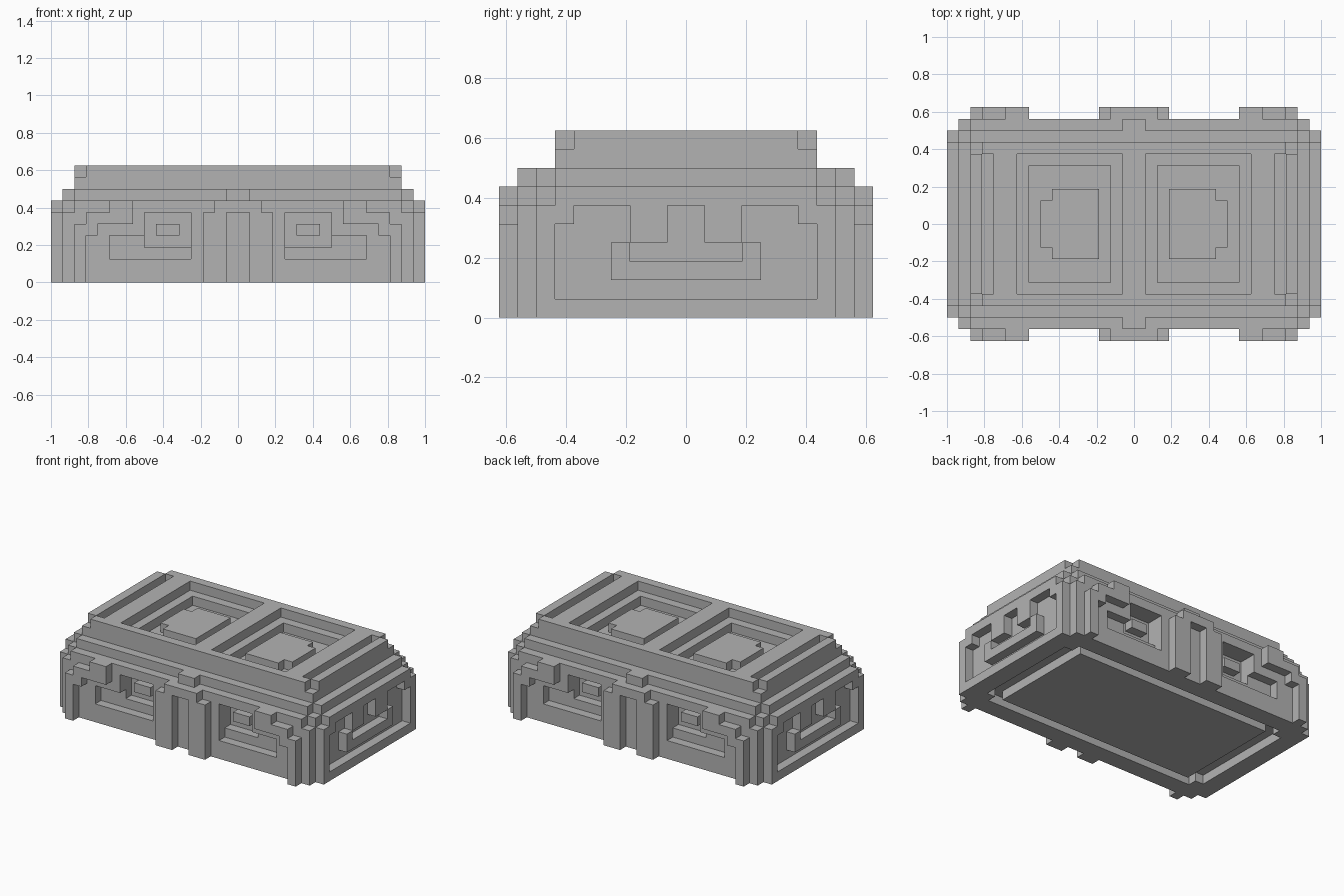
import bpy
import bmesh
from mathutils import Vector

UNIT = 1 / 16  # edge of one block

cube = bpy.data.objects.get("Cube")
if cube:
    bpy.data.objects.remove(cube, do_unlink=True)

stone = bpy.data.materials.new("plain_grey")
stone.use_nodes = True
GREY = (0.45, 0.45, 0.45, 1)
stone.diffuse_color = GREY
stone.node_tree.nodes["Principled BSDF"].inputs["Base Color"].default_value = GREY


def cells(x, y, z):
    """Blocks of a box given as (start, end) ranges in one quarter."""
    return {(i, j, k) for i in range(*x) for j in range(*y) for k in range(*z)}


def build(name, steps):
    """Add or cut boxes in one quarter, mirror them in x and y, skin the result."""
    quarter = set()
    for action, x, y, z in steps:
        if action == "add":
            quarter |= cells(x, y, z)
        else:
            quarter -= cells(x, y, z)
    solid = {(a, b, k) for i, j, k in quarter for a in (i, -1 - i) for b in (j, -1 - j)}

    bm = bmesh.new()
    for cell in solid:
        for axis in range(3):
            for side in (-1, 1):
                beside = list(cell)
                beside[axis] += side
                if tuple(beside) in solid:
                    continue
                normal, u = Vector(), Vector()
                normal[axis] = side / 2
                u[(axis + 1) % 3] = 0.5
                v = normal.cross(u) * 2
                mid = Vector(cell) + Vector((0.5, 0.5, 0.5)) + normal
                corners = (mid - u - v, mid + u - v, mid + u + v, mid - u + v)
                bm.faces.new([bm.verts.new(c * UNIT) for c in corners])
    bmesh.ops.remove_doubles(bm, verts=bm.verts, dist=UNIT / 100)
    bmesh.ops.dissolve_limit(bm, angle_limit=0.01, verts=bm.verts, edges=bm.edges)
    mesh = bpy.data.meshes.new(name)
    bm.to_mesh(mesh)
    bm.free()
    mesh.materials.append(stone)
    obj = bpy.data.objects.new(name, mesh)
    bpy.context.collection.objects.link(obj)
    return obj


# Main body with recessed front and back panels and a grooved underside
build("body", [
    ("add", (0, 15), (0, 9), (0, 7)),
    ("cut", (14, 15), (8, 9), (6, 7)),
    ("cut", (4, 11), (8, 9), (2, 4)),
    ("cut", (4, 8), (8, 9), (4, 6)),
    ("cut", (4, 8), (7, 8), (3, 6)),
    ("add", (5, 7), (7, 8), (4, 5)),
    ("cut", (0, 14), (0, 6), (0, 1)),
    ("cut", (0, 13), (6, 7), (0, 1)),
    ("add", (0, 12), (0, 6), (0, 1)),
])

# End frames with a raised ornament
build("end_frames", [
    ("add", (15, 16), (0, 8), (0, 6)),
    ("add", (15, 16), (0, 7), (6, 7)),
    ("cut", (15, 16), (0, 7), (1, 5)),
    ("cut", (15, 16), (0, 6), (5, 6)),
    ("add", (15, 16), (0, 4), (2, 3)),
    ("add", (15, 16), (3, 4), (3, 4)),
    ("add", (15, 16), (1, 3), (4, 6)),
])

# Corner posts with stepped brackets
build("corner_brackets", [
    ("add", (13, 14), (9, 10), (0, 5)),
    ("add", (12, 13), (9, 10), (4, 6)),
    ("add", (11, 12), (9, 10), (5, 6)),
    ("add", (9, 11), (9, 10), (5, 7)),
])

# Paired centre posts joined at the top
build("centre_posts", [
    ("add", (1, 2), (9, 10), (0, 7)),
    ("add", (2, 3), (9, 10), (0, 6)),
    ("add", (0, 1), (9, 10), (6, 7)),
])

# Stepped rim under the lid, with a clasp at the middle
build("rim", [
    ("add", (0, 15), (0, 7), (7, 8)),
    ("add", (0, 14), (7, 8), (7, 8)),
    ("add", (0, 1), (8, 9), (7, 8)),
])

# Lid with end slots and two sunken panels
build("lid", [
    ("add", (0, 14), (0, 7), (8, 10)),
    ("cut", (13, 14), (6, 7), (9, 10)),
    ("cut", (12, 13), (0, 6), (9, 10)),
    ("cut", (1, 10), (0, 6), (9, 10)),
    ("cut", (2, 9), (0, 5), (8, 9)),
    ("add", (3, 7), (0, 3), (8, 9)),
    ("add", (7, 8), (0, 2), (8, 9)),
])
